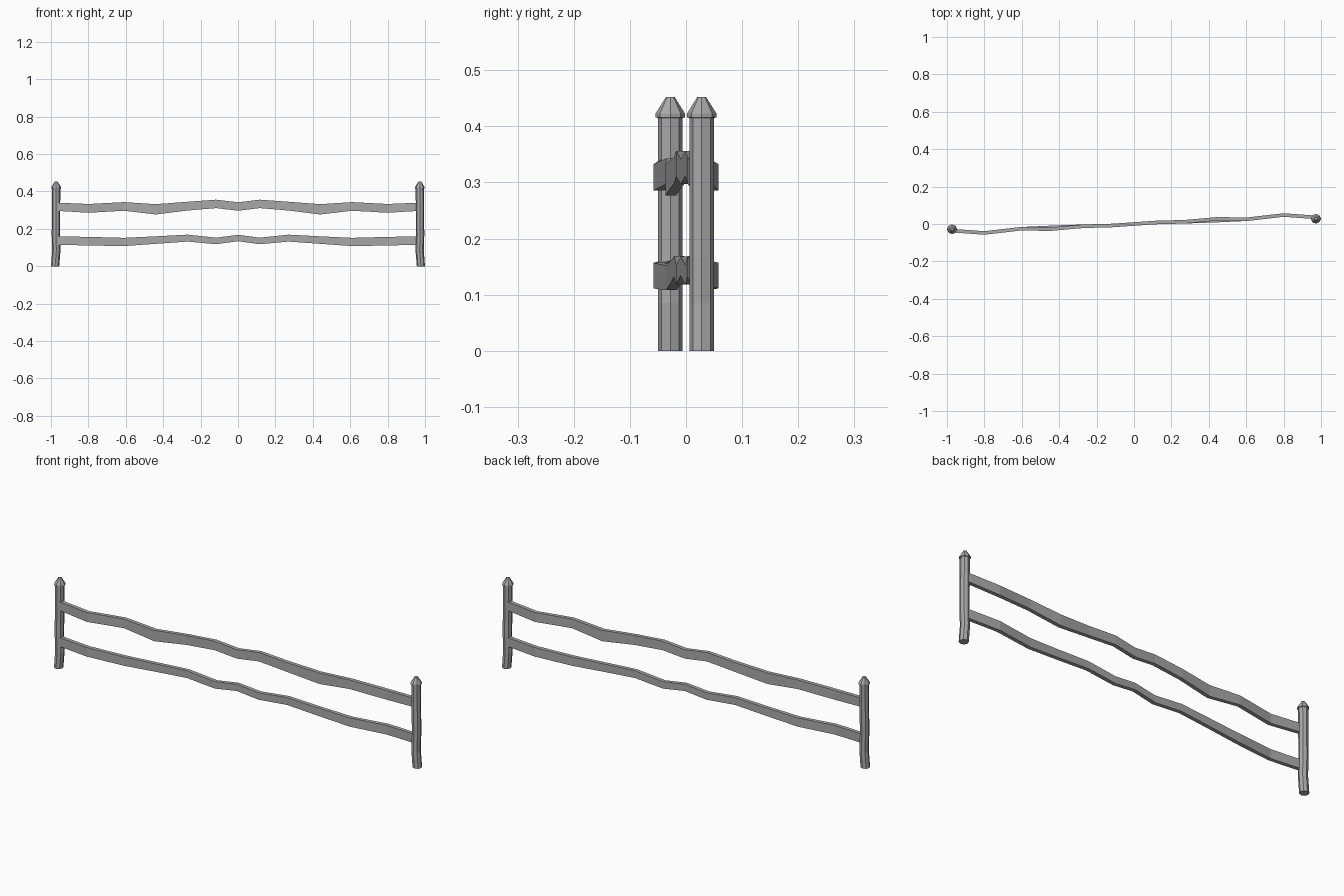
import bpy, bmesh
from math import cos, sin, pi

cube = bpy.data.objects.get("Cube")
if cube:
    bpy.data.objects.remove(cube)

grey = bpy.data.materials.new("weathered grey")
grey.use_nodes = True
grey.diffuse_color = (0.4, 0.4, 0.4, 1)
grey.node_tree.nodes["Principled BSDF"].inputs["Base Color"].default_value = (0.4, 0.4, 0.4, 1)


def loft(name, sections):
    """Skin a row of equal-sided cross-sections and close both ends."""
    bm = bmesh.new()
    rings = [[bm.verts.new(p) for p in s] for s in sections]
    n = len(rings[0])
    for a, b in zip(rings, rings[1:]):
        for i in range(n):
            j = (i + 1) % n
            bm.faces.new((a[i], a[j], b[j], b[i]))
    bm.faces.new(rings[0])
    bm.faces.new(rings[-1])
    bmesh.ops.recalc_face_normals(bm, faces=bm.faces)
    mesh = bpy.data.meshes.new(name)
    bm.to_mesh(mesh)
    bm.free()
    mesh.materials.append(grey)
    obj = bpy.data.objects.new(name, mesh)
    bpy.context.collection.objects.link(obj)


# Post: height, radius, sideways bend (foot kicks outward, collar, blunt tip)
POST = [(0, .022, .006), (.085, .022, -.001), (.165, .022, .002), (.415, .0222, 0),
        (.416, .0262, 0), (.423, .0262, 0), (.452, .008, 0)]

# Half rails from the centre outward: x, y, bottom z, top z
UPPER = [(0, 0, .297, .342), (.117, .008, .311, .356), (.27, .012, .298, .345),
         (.44, .027, .277, .332), (.61, .026, .297, .343), (.8, .048, .286, .333),
         (.965, .036, .296, .34)]
LOWER = [(0, 0, .134, .168), (.117, .008, .118, .153), (.27, .012, .132, .169),
         (.44, .018, .12, .16), (.61, .026, .108, .152), (.8, .048, .111, .157),
         (.965, .036, .115, .16)]


def post(name, s):
    loft(name, [[(s * (.972 + dx) + r * cos(k * pi / 4), s * .028 + r * sin(k * pi / 4), z)
                 for k in range(8)] for z, r, dx in POST])


def rail(name, half):
    # The second half is the first one turned half way round the centre
    path = [(-x, -y, lo, hi) for x, y, lo, hi in reversed(half[1:])] + half
    t = .0095
    loft(name, [[(x, y - t, lo), (x, y + t, lo), (x, y + t, hi), (x, y - t, hi)]
                for x, y, lo, hi in path])


post("left_post", 1)
post("right_post", -1)
rail("upper_rail", UPPER)
rail("lower_rail", LOWER)
